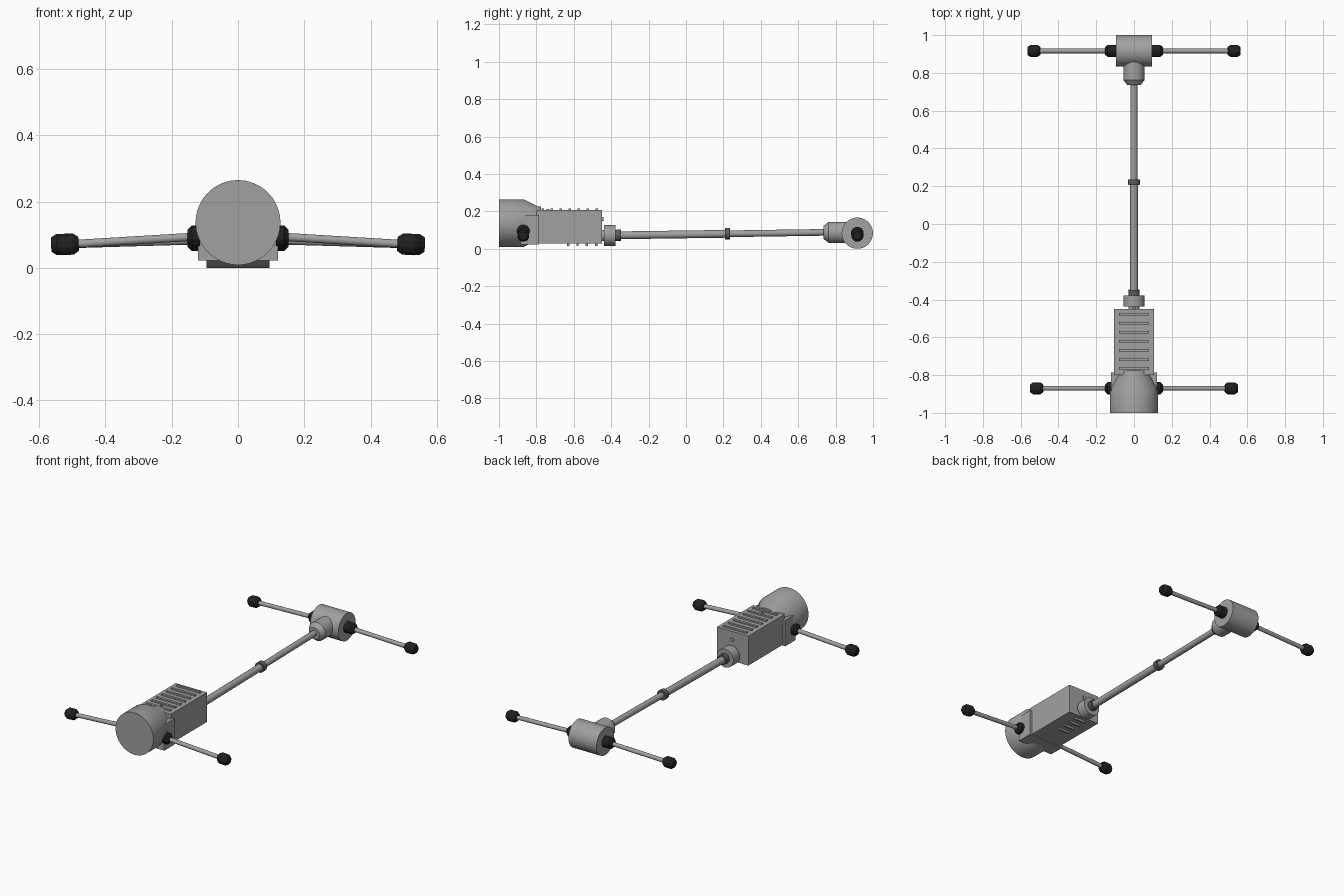
import bpy, bmesh, math
from mathutils import Vector, Matrix

default = bpy.data.objects.get("Cube")
if default:
    bpy.data.objects.remove(default, do_unlink=True)


def material(name, colour):
    m = bpy.data.materials.new(name)
    m.use_nodes = True
    rgba = (*colour, 1)
    m.diffuse_color = rgba
    bsdf = next(n for n in m.node_tree.nodes if n.type == 'BSDF_PRINCIPLED')
    bsdf.inputs["Base Color"].default_value = rgba
    return m


GREY = material("mid grey", (0.35, 0.36, 0.35))
DARK = material("dark grey", (0.10, 0.11, 0.11))
BLACK = material("black rubber", (0.015, 0.015, 0.015))


def finish(name, bm, mat, smooth=True):
    bmesh.ops.recalc_face_normals(bm, faces=bm.faces)
    me = bpy.data.meshes.new(name)
    bm.to_mesh(me)
    bm.free()
    me.materials.append(mat)
    if smooth:
        me.shade_smooth()
        me.set_sharp_from_angle(angle=math.radians(28))
    ob = bpy.data.objects.new(name, me)
    bpy.context.collection.objects.link(ob)
    return ob


def lathe(name, origin, direction, profile, mat, sides=40, smooth=True):
    """Turned solid: profile is (distance along axis, radius) pairs."""
    bm = bmesh.new()
    rot = Vector(direction).to_track_quat('Z', 'Y').to_matrix().to_4x4()
    place = Matrix.Translation(origin) @ rot
    rings = []
    for d, r in profile:
        angles = [2 * math.pi * (i + 0.5) / sides for i in range(sides)]
        rings.append([bm.verts.new(place @ Vector((r * math.cos(a), r * math.sin(a), d)))
                      for a in angles])
    for a, b in zip(rings, rings[1:]):
        for i in range(sides):
            j = (i + 1) % sides
            bm.faces.new((a[i], a[j], b[j], b[i]))
    bm.faces.new(rings[0])
    bm.faces.new(rings[-1])
    return finish(name, bm, mat, smooth)


def rod(name, start, end, radius, mat, sides=20):
    span = Vector(end) - Vector(start)
    return lathe(name, start, span, [(0, radius), (span.length, radius)], mat, sides)


def box(name, low, high, mat):
    bm = bmesh.new()
    low, high = Vector(low), Vector(high)
    size = high - low
    bmesh.ops.create_cube(bm, size=1, matrix=Matrix.Translation((low + high) / 2)
                          @ Matrix.Diagonal((*size, 1)))
    return finish(name, bm, mat, False)


Y = (0, 1, 0)

# Front drum with tapered back, and the collar block behind it
lathe("front_drum", (0, -1, 0.137), Y,
      [(0, 0.128), (0.13, 0.128), (0.21, 0.088), (0.225, 0.088)], GREY, 56)
box("collar_block", (-0.121, -0.885, 0.022), (0.121, -0.785, 0.18), GREY)

# Housing with cooling ridges above and short ridges below
box("housing", (-0.106, -0.8, 0.028), (0.106, -0.45, 0.208), GREY)
for i in range(7):
    y = -0.765 + 0.048 * i
    box(f"top_ridge_{i + 1}", (-0.08, y - 0.007, 0.2), (0.08, y + 0.007, 0.216), GREY)
for i in range(4):
    y = -0.63 + 0.05 * i
    box(f"bottom_ridge_{i + 1}", (-0.035, y - 0.006, 0.016), (0.035, y + 0.006, 0.03), GREY)
rod("top_screw", (0, -0.738, 0.2), (0, -0.738, 0.214), 0.007, GREY, 12)
rod("rear_button", (0, -0.46, 0.16), (0, -0.442, 0.16), 0.011, GREY, 16)

# Coupling behind the housing
rod("coupling_neck", (0, -0.46, 0.072), (0, -0.43, 0.072), 0.03, GREY)
rod("coupling", (0, -0.438, 0.072), (0, -0.378, 0.072), 0.056, GREY, 40)
rod("front_clamp", (0, -0.38, 0.072), (0, -0.348, 0.0725), 0.03, DARK)

# Telescopic pole in two sections with a clamp between
joint, tail = (0, 0.22, 0.08), (0, 0.75, 0.088)
rod("pole_front", (0, -0.36, 0.072), joint, 0.021, GREY)
rod("pole_rear", joint, tail, 0.018, GREY)
rod("pole_clamp", (0, 0.208, 0.08), (0, 0.236, 0.0805), 0.031, DARK)

# Rear crosswise drum and its socket
lathe("rear_socket", (0, 0.735, 0.088), Y,
      [(0, 0.035), (0.028, 0.056), (0.17, 0.056)], GREY)
rod("rear_drum", (-0.095, 0.916, 0.0835), (0.095, 0.916, 0.0835), 0.0835, GREY, 48)

# Side legs: chamfered root knob, thin rod and chamfered foot
for end, y, root_x, root_z, foot_x in (("front", -0.87, 0.115, 0.095, 0.515),
                                       ("rear", 0.916, 0.09, 0.084, 0.53)):
    for side, s in (("left", 1), ("right", -1)):
        root = Vector((s * root_x, y, root_z))
        foot = Vector((s * foot_x, y, 0.071))
        axis = foot - root
        reach = 0.153 - root_x
        lathe(f"{end}_{side}_knob", root, (s, 0, 0),
              [(0, 0.034), (reach - 0.014, 0.034), (reach, 0.02)], BLACK, 12, False)
        rod(f"{end}_{side}_leg", root, foot, 0.0125, GREY, 16)
        lathe(f"{end}_{side}_foot", foot, axis,
              [(-0.034, 0.022), (-0.018, 0.033), (0.018, 0.033), (0.034, 0.022)],
              BLACK, 12, False)
